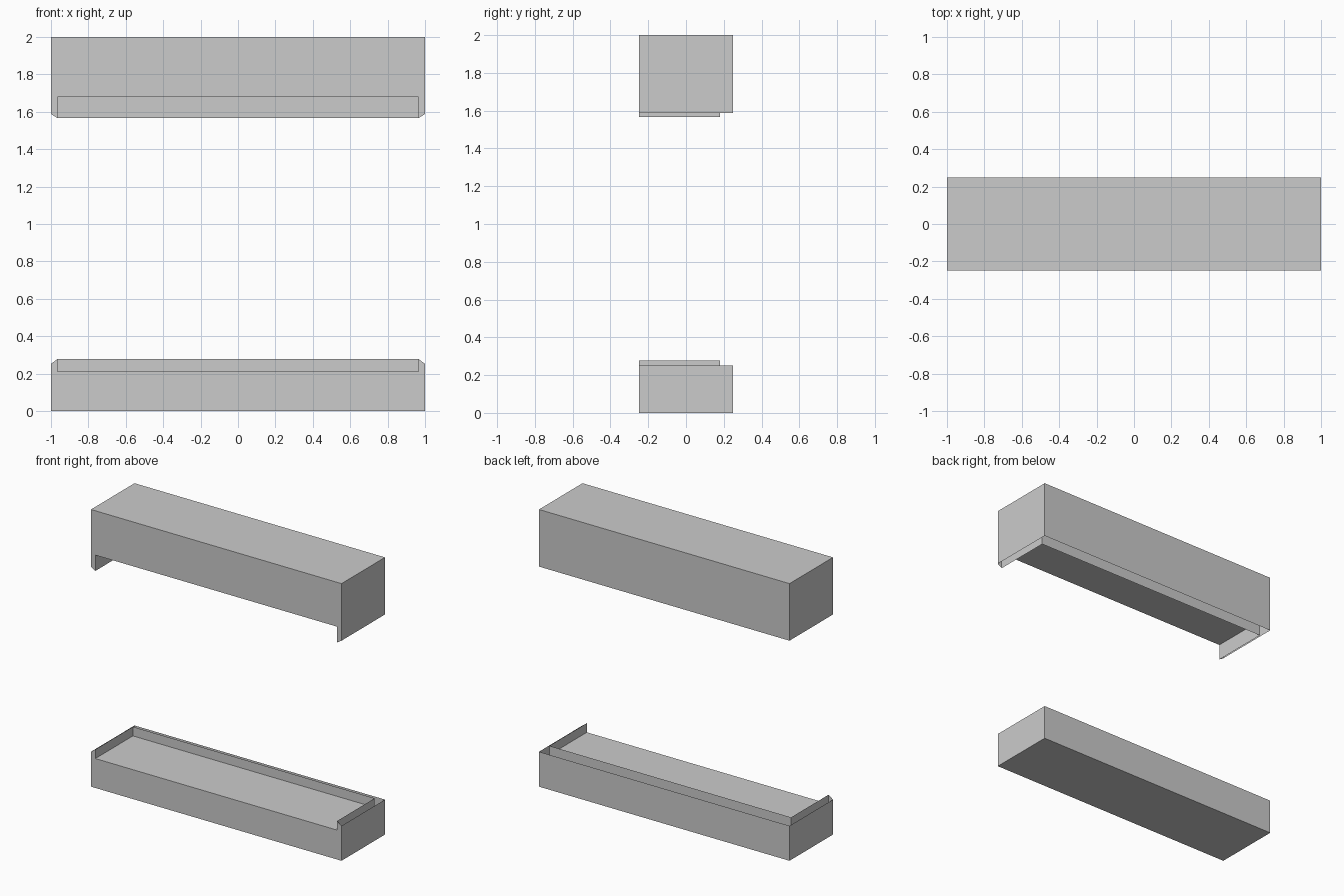
import bpy
import bmesh

cube = bpy.data.objects.get("Cube")
if cube:
    bpy.data.objects.remove(cube, do_unlink=True)

grey = bpy.data.materials.new("light_grey")
grey.use_nodes = True
colour = (0.6, 0.6, 0.6, 1)
grey.diffuse_color = colour
grey.node_tree.nodes["Principled BSDF"].inputs["Base Color"].default_value = colour

HALF_X, HALF_Y = 1.0, 0.248
TRAY_X, TRAY_Y = 0.965, 0.18


def tray_block(name, base, rim, lip, floor):
    """Open-rimmed block with a recessed tray that is open at the front."""
    bm = bmesh.new()

    def face(*points):
        bm.faces.new([bm.verts.new(p) for p in points])

    x, y, tx, ty = HALF_X, HALF_Y, TRAY_X, TRAY_Y
    # Outer base and back
    face((-x, -y, base), (-x, y, base), (x, y, base), (x, -y, base))
    face((-x, y, base), (-x, y, rim), (x, y, rim), (x, y, base))
    # Front, notched around the tray
    face((-x, -y, base), (x, -y, base), (x, -y, floor), (tx, -y, floor),
         (-tx, -y, floor), (-x, -y, floor))
    # Tray floor and back wall
    face((-tx, -y, floor), (tx, -y, floor), (tx, ty, floor), (-tx, ty, floor))
    face((-tx, ty, floor), (tx, ty, floor), (tx, ty, lip), (-tx, ty, lip))
    for s in (-1, 1):
        # Outer end, tray end wall and slanted front tab
        face((s * x, -y, base), (s * x, y, base), (s * x, y, rim),
             (s * x, -y, rim))
        face((s * tx, -y, floor), (s * tx, -y, lip), (s * tx, ty, lip),
             (s * tx, ty, floor))
        face((s * tx, -y, floor), (s * x, -y, floor), (s * x, -y, rim),
             (s * tx, -y, lip))

    bmesh.ops.remove_doubles(bm, verts=bm.verts, dist=0.0001)
    bmesh.ops.recalc_face_normals(bm, faces=bm.faces)
    mesh = bpy.data.meshes.new(name)
    bm.to_mesh(mesh)
    bm.free()
    mesh.materials.append(grey)
    obj = bpy.data.objects.new(name, mesh)
    bpy.context.collection.objects.link(obj)
    return obj


tray_block("lower_tray_block", 0.0, 0.252, 0.278, 0.212)
tray_block("upper_tray_block", 2.0, 1.588, 1.566, 1.68)
